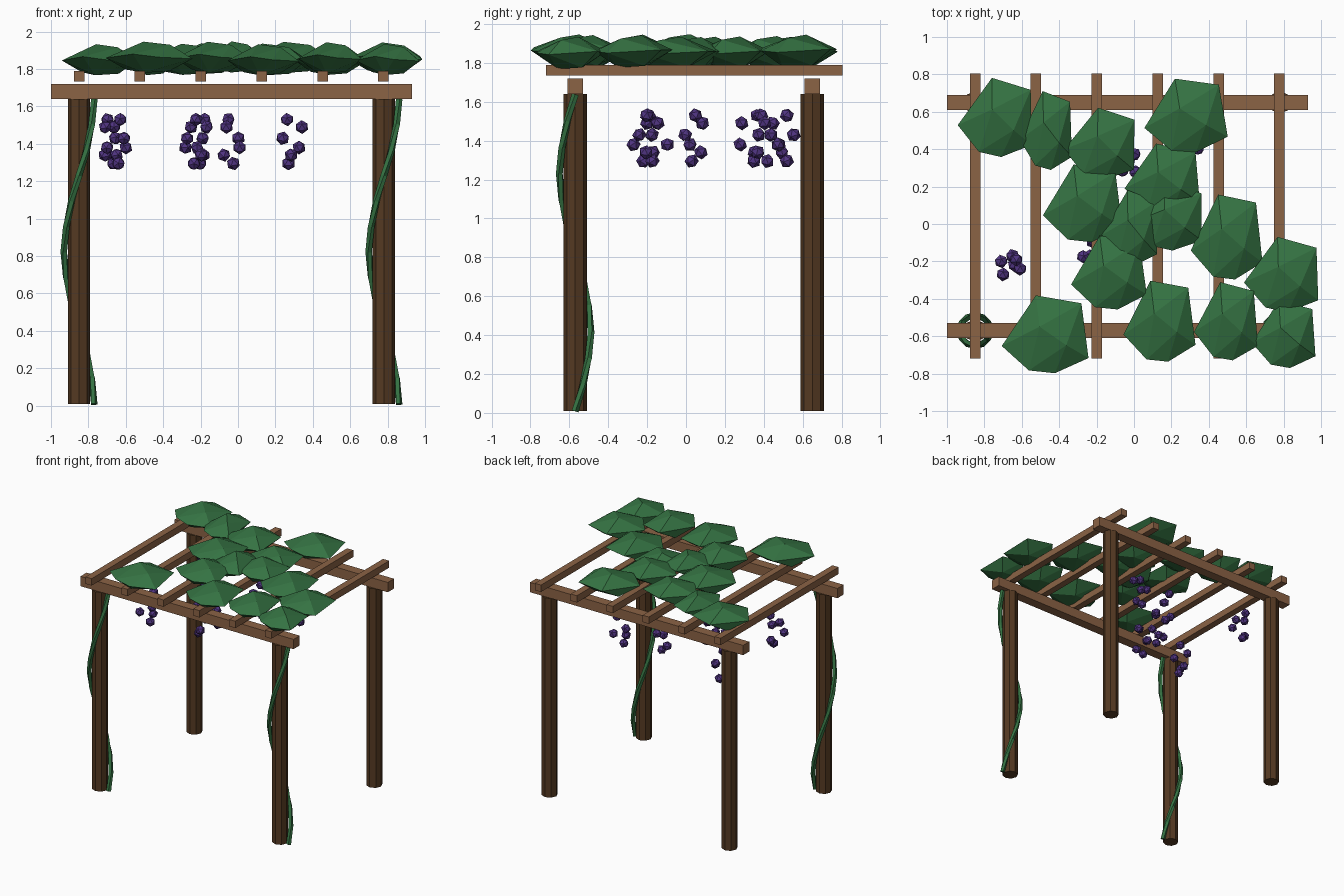
import bpy, bmesh, math, random
from mathutils import Vector, Matrix

random.seed(4)
if "Cube" in bpy.data.objects:
    bpy.data.objects.remove(bpy.data.objects["Cube"], do_unlink=True)


def material(name, rgb):
    m = bpy.data.materials.new(name)
    m.use_nodes = True
    m.diffuse_color = (*rgb, 1)
    m.node_tree.nodes["Principled BSDF"].inputs["Base Color"].default_value = (*rgb, 1)
    return m


beam_wood = material("light wood", (0.26, 0.125, 0.06))
post_wood = material("dark wood", (0.09, 0.042, 0.016))
leaf_green = material("leaf green", (0.035, 0.17, 0.055))
grape_purple = material("grape purple", (0.08, 0.034, 0.22))


def finish(name, bm, mat):
    bmesh.ops.recalc_face_normals(bm, faces=bm.faces)
    me = bpy.data.meshes.new(name)
    bm.to_mesh(me)
    bm.free()
    me.materials.append(mat)
    ob = bpy.data.objects.new(name, me)
    bpy.context.collection.objects.link(ob)
    return ob


def box(name, center, size, mat):
    bm = bmesh.new()
    bmesh.ops.create_cube(bm, size=1, matrix=Matrix.Translation(center) @ Matrix.Diagonal((*size, 1)))
    return finish(name, bm, mat)


POST_X = (("right", -0.85), ("left", 0.78))
POST_Y = (("front", -0.57), ("back", 0.65))

# Octagonal posts
for side, x in POST_X:
    for end, y in POST_Y:
        bm = bmesh.new()
        bmesh.ops.create_cone(bm, cap_ends=True, segments=8, radius1=0.06, radius2=0.06, depth=1.63,
                              matrix=Matrix.Translation((x, y, 0.825)))
        finish(f"{end}_{side}_post", bm, post_wood)

# Two long beams and six cross rafters
for end, y in POST_Y:
    box(f"{end}_beam", (-0.035, y, 1.68), (1.93, 0.08, 0.08), beam_wood)
for i in range(6):
    box(f"rafter_{i + 1}", (-0.85 + i * 0.3255, 0.043, 1.762), (0.056, 1.525, 0.056), beam_wood)


# Vines winding once around each front post
def vine(name, cx, cy, steps=12, sides=5):
    bm = bmesh.new()
    rings = []
    for i in range(steps + 1):
        t = i / steps
        a = t * math.tau
        out = Vector((math.cos(a), math.sin(a), 0))
        along = Vector((-0.5 * math.sin(a), 0.5 * math.cos(a), 1.64)).normalized()
        cross = along.cross(out)
        mid = Vector((cx, cy, 0.008 + 1.63 * t)) + out * 0.08
        rings.append([bm.verts.new(mid + 0.019 * (out * math.cos(k * math.tau / sides)
                                                  + cross * math.sin(k * math.tau / sides)))
                      for k in range(sides)])
    for lo, hi in zip(rings, rings[1:]):
        for k in range(sides):
            n = (k + 1) % sides
            bm.faces.new((lo[k], lo[n], hi[n], hi[k]))
    bm.faces.new(rings[0])
    bm.faces.new(rings[-1])
    finish(name, bm, leaf_green)


for side, x in POST_X:
    vine(f"{side}_vine", x, -0.57)

# Faceted leaf clump: hull of a few points, scaled and turned slightly
CLUMP = [(-1, -.25, -.05), (-.15, 1, .1), (.9, .75, .1), (1, -.65, -.1), (.2, -1, 0),
         (-.4, -.9, .2), (-.1, .2, 1), (.5, -.3, .8), (-.1, -.4, -1), (.5, .3, -.9), (-.5, .4, -.8)]


def leaf_clump(name, x, y, rx, ry):
    bm = bmesh.new()
    turn = Matrix.Rotation(random.uniform(-0.1, 0.1), 3, "Z")
    z = 1.86 + random.uniform(-0.012, 0.006)
    for p in CLUMP:
        v = turn @ Vector(p)
        bm.verts.new((x + v.x * rx, y + v.y * ry, z + v.z * 0.083))
    bmesh.ops.convex_hull(bm, input=bm.verts)
    finish(name, bm, leaf_green)


CLUMPS = [(-.74, .57, .2, .21), (-.47, .5, .14, .21), (-.18, .43, .19, .19), (.27, .58, .22, .2),
          (-.28, .11, .21, .21), (.15, .24, .2, .19), (.18, .04, .19, .18), (-.02, -.02, .15, .2),
          (-.14, -.26, .2, .2), (.49, -.07, .19, .23), (.79, -.27, .2, .2), (-.48, -.59, .23, .21),
          (.13, -.52, .19, .22), (.49, -.52, .17, .21), (.8, -.59, .17, .18)]
for i, c in enumerate(CLUMPS):
    leaf_clump(f"leaf_clump_{i + 1}", *c)

# Hanging grape bunches
GRAPES = [(.03, .03, 1.53), (-.05, .02, 1.49), (.05, -.02, 1.43),
          (-.04, -.05, 1.38), (.01, .05, 1.34), (.02, 0, 1.295)]
BUNCHES = [(-.66, -.22), (-.66, .5), (-.22, -.16), (-.22, .04), (-.03, .33), (.29, .42)]
for i, (x, y) in enumerate(BUNCHES):
    bm = bmesh.new()
    spin = Matrix.Rotation(i * 1.9, 3, "Z")
    for g in GRAPES:
        p = spin @ Vector(g) + Vector((x, y, 0))
        tilt = Matrix.Rotation(random.uniform(0, 3), 4, "X") @ Matrix.Rotation(random.uniform(0, 3), 4, "Z")
        bmesh.ops.create_icosphere(bm, subdivisions=1, radius=0.037,
                                   matrix=Matrix.Translation(p) @ tilt)
    finish(f"grape_bunch_{i + 1}", bm, grape_purple)
